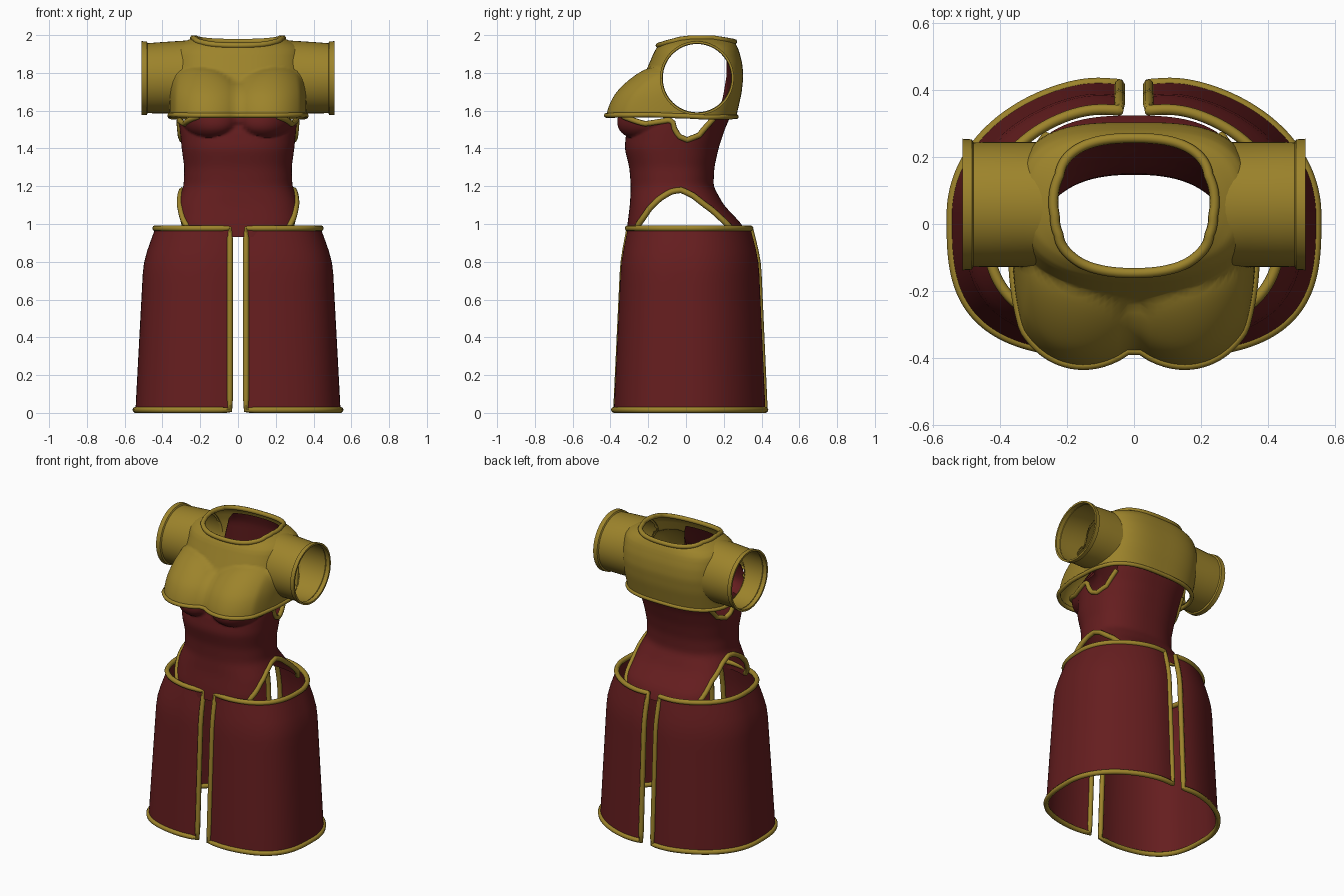
import bpy, bmesh, math
from mathutils import Vector
from mathutils.bvhtree import BVHTree

cube = bpy.data.objects.get("Cube")
if cube:
    bpy.data.objects.remove(cube, do_unlink=True)


def material(name, rgb):
    m = bpy.data.materials.new(name)
    m.use_nodes = True
    m.diffuse_color = (*rgb, 1)
    m.node_tree.nodes["Principled BSDF"].inputs["Base Color"].default_value = (*rgb, 1)
    return m


RED = material("dark red cloth", (0.13, 0.0125, 0.0135))
GOLD = material("old gold cloth", (0.335, 0.228, 0.024))


def lerp(keys, t, i=1):
    """Straight interpolation of column i in a list of rows."""
    if t <= keys[0][0]:
        return keys[0][i]
    for a, b in zip(keys, keys[1:]):
        if t <= b[0]:
            return a[i] + (b[i] - a[i]) * (t - a[0]) / (b[0] - a[0])
    return keys[-1][i]


def soft(keys, t, i, w=0.02):
    """Interpolation with rounded corners."""
    return (lerp(keys, t - w, i) + 2 * lerp(keys, t, i) + lerp(keys, t + w, i)) / 4


def section(keys, z, ang, bust=None):
    """Point on a rounded-box section; rows: z, half width, front y, back y, front and back squareness."""
    s, c = math.sin(ang), math.cos(ang)
    hw, yf, yb, nf, nb = (soft(keys, z, i) for i in range(1, 6))
    p = 2 / (nf if s < 0 else nb)
    x = math.copysign(hw * abs(c) ** p, c)
    y = (yf + yb) / 2 + math.copysign((yb - yf) / 2 * abs(s) ** p, s)
    if bust and s < 0:
        cx, cz, rx, rz, depth = bust
        k = 1 - ((abs(x) - cx) / rx) ** 2 - ((z - cz) / rz) ** 2
        swell = max(0, k) ** 0.7 * min(1, -s * 1.8)
        y -= depth * swell
        x *= 1 + 0.07 * swell
    return Vector((x, y, z))


def finish(ob, mat):
    ob.data.materials.append(mat)
    bpy.ops.object.select_all(action='DESELECT')
    ob.select_set(True)
    bpy.context.view_layer.objects.active = ob
    if ob.type == 'CURVE':
        bpy.ops.object.convert(target='MESH')
    bpy.ops.object.shade_smooth_by_angle(angle=math.radians(50))
    return bpy.context.view_layer.objects.active


def sheet(name, rows, mat, closed):
    """Surface through rows of points."""
    bm = bmesh.new()
    vs = [[bm.verts.new(p) for p in row] for row in rows]
    n = len(rows[0])
    for a, b in zip(vs, vs[1:]):
        for j in range(n if closed else n - 1):
            k = (j + 1) % n
            bm.faces.new((a[j], a[k], b[k], b[j]))
    bmesh.ops.remove_doubles(bm, verts=bm.verts, dist=1e-5)
    me = bpy.data.meshes.new(name)
    bm.to_mesh(me)
    bm.free()
    ob = bpy.data.objects.new(name, me)
    bpy.context.collection.objects.link(ob)
    return finish(ob, mat)


def trim(name, pts, radius, cyclic=True):
    """Piping that follows an edge."""
    cu = bpy.data.curves.new(name, 'CURVE')
    cu.dimensions = '3D'
    cu.bevel_depth = radius
    cu.bevel_resolution = 2
    cu.use_fill_caps = True
    sp = cu.splines.new('POLY')
    sp.points.add(len(pts) - 1)
    for q, p in zip(sp.points, pts):
        q.co = (*p, 1)
    sp.use_cyclic_u = cyclic
    ob = bpy.data.objects.new(name, cu)
    bpy.context.collection.objects.link(ob)
    finish(ob, GOLD)


def tube_rows(keys, low, high, cols, bands, bust, ease):
    """Rows of a closed tube with varying edges; bands are (top limit, number of rows)."""
    out = []
    floor = 0
    for limit, count in bands:
        for r in range(1 if floor else 0, count + 1):
            t = 1 - (1 - r / count) ** ease
            row = []
            for j in range(cols):
                a = 2 * math.pi * (j + 0.5) / cols - math.pi / 2
                lo, hi = lerp(low, math.sin(a)), lerp(high, math.sin(a))
                z0, z1 = min(max(lo, floor), hi), min(hi, limit)
                row.append(section(keys, z0 + (z1 - z0) * t, a, bust))
            out.append(row)
        floor = limit
    return out


# Bodice: waisted tube with high leg cuts and deep armholes
bodice_keys = [(.93, .35, -.315, .325, 3, 2.8), (1.0, .355, -.31, .295, 3, 2.8),
               (1.1, .328, -.297, .20, 2.8, 2.8), (1.2, .288, -.292, .145, 2.4, 2.4),
               (1.3, .284, -.30, .15, 2.4, 2.4), (1.4, .298, -.325, .172, 2.4, 2.4),
               (1.5, .308, -.315, .205, 2.4, 2.4), (1.57, .315, -.285, .235, 2.4, 2.5),
               (1.7, .32, -.25, .278, 2.4, 2.8), (1.88, .30, -.16, .264, 2.3, 2.6),
               (1.95, .25, -.125, .24, 2.1, 2.3)]
leg_cut = [(-.83, .93), (-.72, 1.0), (-.48, 1.08), (-.24, 1.135), (0, 1.175), (.13, 1.18),
           (.33, 1.15), (.57, 1.075), (.67, 1.0), (.78, .93)]
arm_cut = [(-.95, 1.9), (-.84, 1.57), (-.5, 1.53), (-.15, 1.55), (-.08, 1.54), (.05, 1.465),
           (.22, 1.445), (.45, 1.47), (.62, 1.56), (.74, 1.94)]
rows = tube_rows(bodice_keys, leg_cut, arm_cut, 128, [(1.43, 28), (1.57, 16), (2, 14)],
                 (.155, 1.595, .165, .135, .09), 1)
sheet("bodice", rows, RED, True)
for side, label in ((1, "left"), (-1, "right")):
    leg = [p for p in rows[0] if p.x * side > 0 and p.z > .94]
    arm = [p for p in rows[-1] if p.x * side > 0 and p.z < 1.6]
    trim(label + "_leg_trim", leg, .016, False)
    trim(label + "_arm_trim", arm, .015, False)

# Cropped top: bust, broad shoulders and wide neck
top_keys = [(1.55, .36, -.305, .262, 2.5, 2.8), (1.69, .36, -.265, .294, 2.5, 3),
            (1.78, .356, -.225, .304, 2.5, 3.1), (1.85, .35, -.195, .298, 2.5, 3.1),
            (1.92, .345, -.165, .28, 2.4, 2.9), (1.95, .325, -.142, .266, 2.2, 2.6),
            (1.97, .285, -.128, .255, 2.1, 2.3), (1.99, .205, -.11, .235, 2, 2.2)]
hem = [(-1, 1.575), (-.3, 1.578), (.3, 1.565), (1, 1.568)]
neck = [(-1, 1.945), (-.8, 1.96), (-.5, 1.977), (-.2, 1.984), (.4, 1.984), (.8, 1.972), (1, 1.965)]
rows = tube_rows(top_keys, hem, neck, 128, [(2, 44)], (.205, 1.6, .25, .23, .143), 1.7)
top = sheet("cropped_top", rows, GOLD, True)
trim("top_hem_trim", rows[0], .013)
trim("neck_trim", rows[-1], .015)

# Sleeve roots are found on the side of the top, raised a little towards the shoulder
SY, SZ, SR, RISE = .058, 1.772, .186, .014
bm = bmesh.new()
bm.from_mesh(top.data)
tree = BVHTree.FromBMesh(bm)
steps = 48
ring = [(math.cos(2 * math.pi * j / steps), math.sin(2 * math.pi * j / steps)) for j in range(steps)]
roots = []
for cy, cz in ring:
    p = Vector((.8, SY + SR * cy, SZ + SR * cz + RISE * max(0, cz)))
    hit = tree.ray_cast(p, Vector((-1, 0, 0)))[0]
    p.x = hit.x - .006 if hit and hit.x > .2 else .22
    roots.append(p)


# Armholes in the top
def inside(v):
    return abs(v.co.x) > .15 and math.hypot(v.co.y - SY, v.co.z - SZ) < SR - .004


gone = [f for f in bm.faces if all(inside(v) for v in f.verts)]
bmesh.ops.delete(bm, geom=gone, context='FACES')
for v in bm.verts:
    if inside(v):
        d = Vector((0, v.co.y - SY, v.co.z - SZ)).normalized() * (SR - .004)
        v.co.y, v.co.z = SY + d.y, SZ + d.z
bm.to_mesh(top.data)
bm.free()

# Short sleeves with a raised cuff
cuff = [(.478, .185), (.483, .194), (.511, .196), (.511, .184), (.485, .181)]
ends = [Vector((.478, SY + SR * cy, SZ + SR * cz)) for cy, cz in ring]
for side, label in ((1, "left"), (-1, "right")):
    rows = []
    for t in (0, .25, .5, .75):
        blend = [a.lerp(b, t) for a, b in zip(roots, ends)]
        rows.append([(side * p.x, p.y, p.z) for p in blend])
    for x, r in cuff:
        rows.append([(side * x, SY + r * cy, SZ + r * cz) for cy, cz in ring])
    sheet(label + "_sleeve", rows, GOLD, True)

# Skirt: two flared panels, open at front and back, dipping in towards the slits
skirt_keys = [(.016, .543, -.386, .434, 3.1, 2.05), (.78, .502, -.35, .4, 3, 2.05),
              (.88, .475, -.335, .382, 2.9, 2.05), (.977, .436, -.315, .355, 2.8, 2.05)]
GAP, cols, levels = .043, 72, 16
for side, label in ((1, "left"), (-1, "right")):
    rows = []
    for r in range(levels + 1):
        z = .016 + (.977 - .016) * r / levels
        row = []
        for j in range(cols + 1):
            a = -math.pi / 2 + .016 + (math.pi - .08) * j / cols
            p = section(skirt_keys, z, a)
            p.x = GAP if j in (0, cols) else max(p.x, GAP)
            p.y -= math.copysign(.02 * math.exp(-(p.x / .1) ** 2), p.y)
            p.x *= side
            row.append(p)
        rows.append(row)
    sheet(label + "_skirt_panel", rows, RED, False)
    edge = rows[0] + [r[-1] for r in rows[1:-1]] + rows[-1][::-1] + [r[0] for r in rows[-2:0:-1]]
    trim(label + "_skirt_trim", edge, .016)
